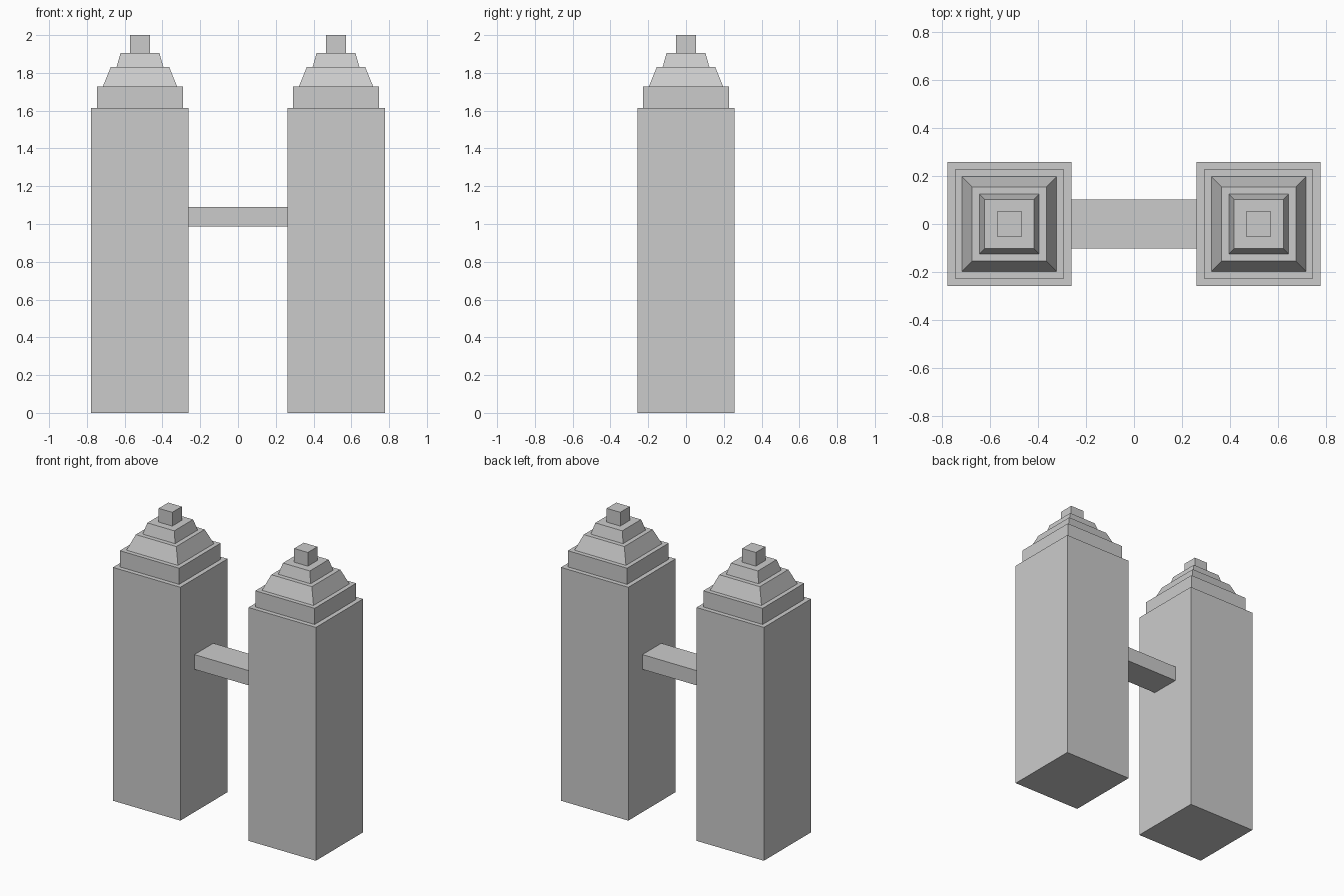
import bpy
import bmesh

if "Cube" in bpy.data.objects:
    bpy.data.objects.remove(bpy.data.objects["Cube"])

TOWER_X = 0.519


def block(name, loc, base, top, z0, z1):
    """Four-sided block from base half-sizes to top half-sizes."""
    bm = bmesh.new()
    bmesh.ops.create_cube(bm, size=2)
    for v in bm.verts:
        hx, hy = top if v.co.z > 0 else base
        v.co.x *= hx
        v.co.y *= hy
        v.co.z = z1 if v.co.z > 0 else z0
    mesh = bpy.data.meshes.new(name)
    bm.to_mesh(mesh)
    bm.free()
    obj = bpy.data.objects.new(name, mesh)
    obj.location = loc
    bpy.context.collection.objects.link(obj)
    return obj


# Tower tiers: name, base half-width, top half-width, bottom z, top z
tiers = [
    ("shaft", 0.258, 0.258, 0.0, 1.615),
    ("upper_storey", 0.227, 0.227, 1.615, 1.727),
    ("lower_roof", 0.197, 0.155, 1.727, 1.83),
    ("upper_roof", 0.124, 0.103, 1.83, 1.905),
    ("finial", 0.052, 0.052, 1.905, 2.0),
]

# Twin towers
for side, x in (("left", -TOWER_X), ("right", TOWER_X)):
    for name, b, t, z0, z1 in tiers:
        block(f"{side}_{name}", (x, 0, 0), (b, b), (t, t), z0, z1)

# Bridge joining the inner tower faces
half = TOWER_X - 0.258
block("sky_bridge", (0, 0, 0), (half, 0.103), (half, 0.103), 0.988, 1.09)
